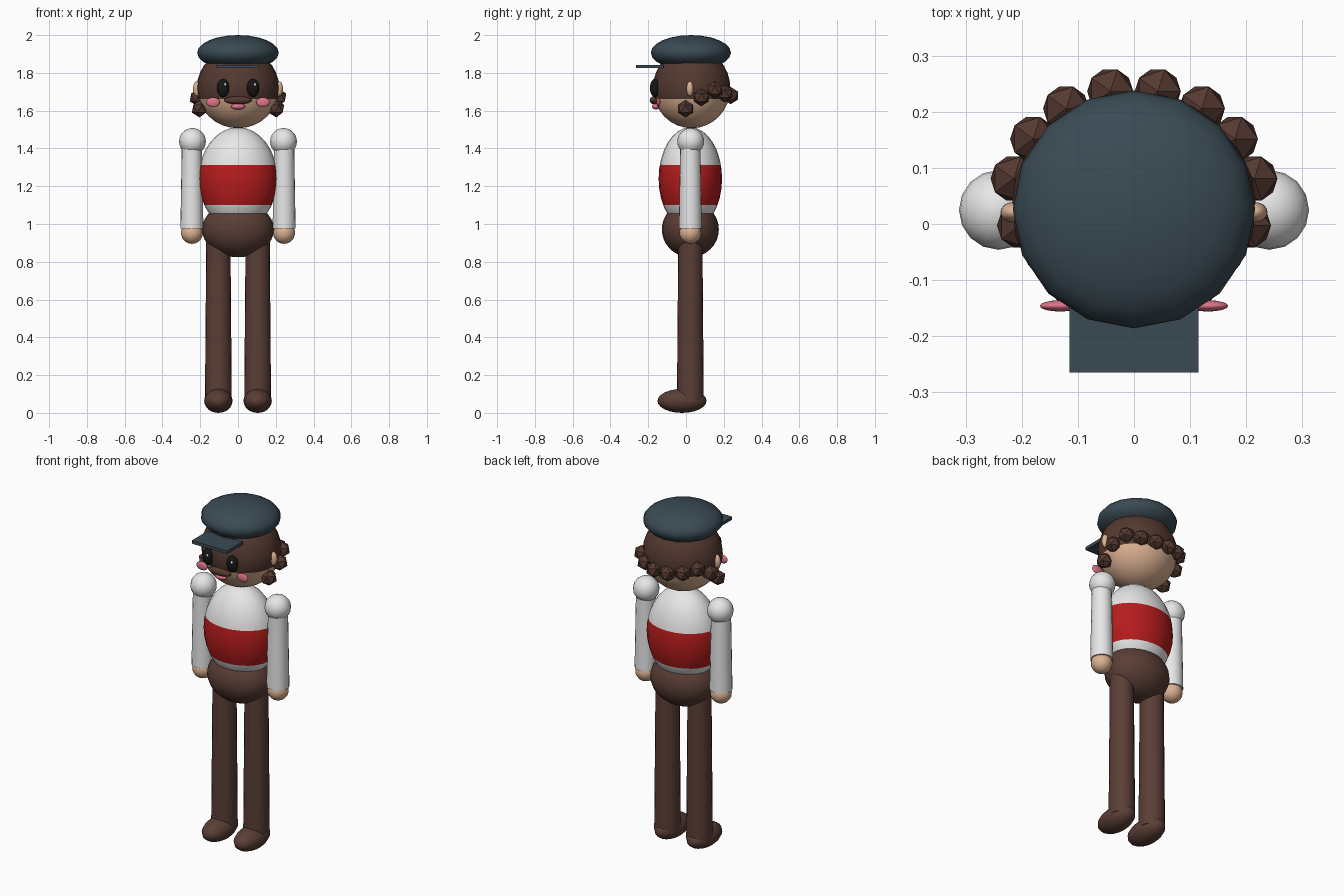
import bpy, bmesh, math
from mathutils import Vector

if "Cube" in bpy.data.objects:
    bpy.data.objects.remove(bpy.data.objects["Cube"])


def srgb(h):
    c = [int(h[i:i + 2], 16) / 255 for i in (0, 2, 4)]
    return [x / 12.92 if x <= 0.04045 else ((x + 0.055) / 1.055) ** 2.4 for x in c] + [1]


def mat(name, h):
    m = bpy.data.materials.new(name)
    m.diffuse_color = srgb(h)
    m.use_nodes = True
    m.node_tree.nodes["Principled BSDF"].inputs["Base Color"].default_value = m.diffuse_color
    return m


SLATE = mat("slate_cap", "3A4A54")
HAIR = mat("hair_brown", "543930")
TROUSER = mat("trouser_brown", "5A3E35")
SKIN = mat("skin", "DDB292")
WHITE = mat("shirt_white", "EEEEEE")
RED = mat("band_red", "B71C1C")
PINK = mat("blush_pink", "E0748A")
BLACK = mat("eye_black", "161616")
YC = 0.023  # depth of the body axis


def finish(name, bm, mats, rule=None, smooth=True):
    me = bpy.data.meshes.new(name)
    for f in bm.faces:
        f.smooth = smooth
        if rule:
            f.material_index = rule(f.calc_center_median())
    bm.to_mesh(me)
    bm.free()
    for m in mats:
        me.materials.append(m)
    ob = bpy.data.objects.new(name, me)
    bpy.context.collection.objects.link(ob)
    return ob


def ball(name, loc, rad, mats, seg=16, rings=12, cuts=(), rule=None):
    """Ellipsoid, optionally cut at given heights and coloured by rule."""
    bm = bmesh.new()
    bmesh.ops.create_uvsphere(bm, u_segments=seg, v_segments=rings, radius=1)
    for v in bm.verts:
        v.co = Vector([v.co[i] * rad[i] + loc[i] for i in range(3)])
    for z in cuts:
        bmesh.ops.bisect_plane(bm, geom=bm.verts[:] + bm.edges[:] + bm.faces[:],
                               plane_co=(0, 0, z), plane_no=(0, 0, 1))
    return finish(name, bm, mats, rule)


def tube(name, x, z0, z1, r0, r1, m):
    """Upright tapered cylinder with sharp rims."""
    bm = bmesh.new()
    bmesh.ops.create_cone(bm, cap_ends=True, segments=20, radius1=r0, radius2=r1, depth=z1 - z0)
    bmesh.ops.translate(bm, verts=bm.verts, vec=(x, YC, (z0 + z1) / 2))
    for e in bm.edges:
        e.smooth = not any(len(f.verts) > 4 for f in e.link_faces)
    return finish(name, bm, [m])


# cap and its flat peak
ball("cap", (0, 0.026, 1.907), (0.216, 0.212, 0.093), [SLATE])
bm = bmesh.new()
bmesh.ops.create_cube(bm, size=1)
for v in bm.verts:
    v.co = Vector((v.co.x * 0.23, v.co.y * 0.145 - 0.1925, v.co.z * 0.018 + 1.834))
finish("cap_peak", bm, [SLATE], smooth=False)

# head with hair above a cut line
ball("head", (0, 0.03, 1.72), (0.218, 0.205, 0.213), [SKIN, HAIR], 24, 16,
     cuts=[1.662], rule=lambda c: int(c.z > 1.662))

# moustache and lips
ball("moustache", (0, -0.17, 1.655), (0.073, 0.022, 0.021), [HAIR])
ball("lips", (0, -0.16, 1.622), (0.037, 0.02, 0.016), [PINK])

# torso with a red band, hips
ball("torso", (0, YC, 1.24), (0.209, 0.168, 0.272), [WHITE, RED], 24, 16,
     cuts=[1.10, 1.313], rule=lambda c: int(1.10 < c.z < 1.313))
ball("hips", (0, YC, 0.971), (0.19, 0.151, 0.147), [TROUSER], 24, 16)

# curl angle from the back of the head, and height
curls = [(11, 1.68), (33, 1.69), (54, 1.71), (75, 1.67), (98, 1.61)]

for s, side in ((-1, "left"), (1, "right")):
    # face details
    ball(side + "_ear", (s * 0.216, 0.021, 1.716), (0.022, 0.018, 0.04), [SKIN])
    ball(side + "_eye", (s * 0.079, -0.165, 1.72), (0.033, 0.026, 0.048), [BLACK])
    ball(side + "_eye_glint", (s * 0.079 + 0.011, -0.186, 1.738), (0.007, 0.005, 0.009), [WHITE], 8, 6)
    ball(side + "_cheek", (s * 0.132, -0.146, 1.645), (0.036, 0.01, 0.025), [PINK])
    # arms
    ball(side + "_shoulder", (s * 0.241, 0.025, 1.437), (0.071, 0.071, 0.071), [WHITE])
    tube(side + "_arm", s * 0.244, 0.975, 1.44, 0.061, 0.053, WHITE)
    ball(side + "_hand", (s * 0.244, YC, 0.953), (0.058, 0.058, 0.058), [SKIN])
    # legs
    tube(side + "_leg", s * 0.104, 0.06, 0.92, 0.071, 0.064, TROUSER)
    ball(side + "_foot", (s * 0.104, -0.021, 0.0635), (0.075, 0.13, 0.0635), [TROUSER])
    # faceted curls round the back of the head
    for i, (a, z) in enumerate(curls):
        a = math.radians(a)
        r = 0.222 if i < 4 else 0.205
        bm = bmesh.new()
        bmesh.ops.create_icosphere(bm, subdivisions=1, radius=0.046)
        bmesh.ops.translate(bm, verts=bm.verts,
                            vec=(s * r * math.sin(a), 0.025 + r * 0.97 * math.cos(a), z))
        finish(f"{side}_curl_{i + 1}", bm, [HAIR], smooth=False)
